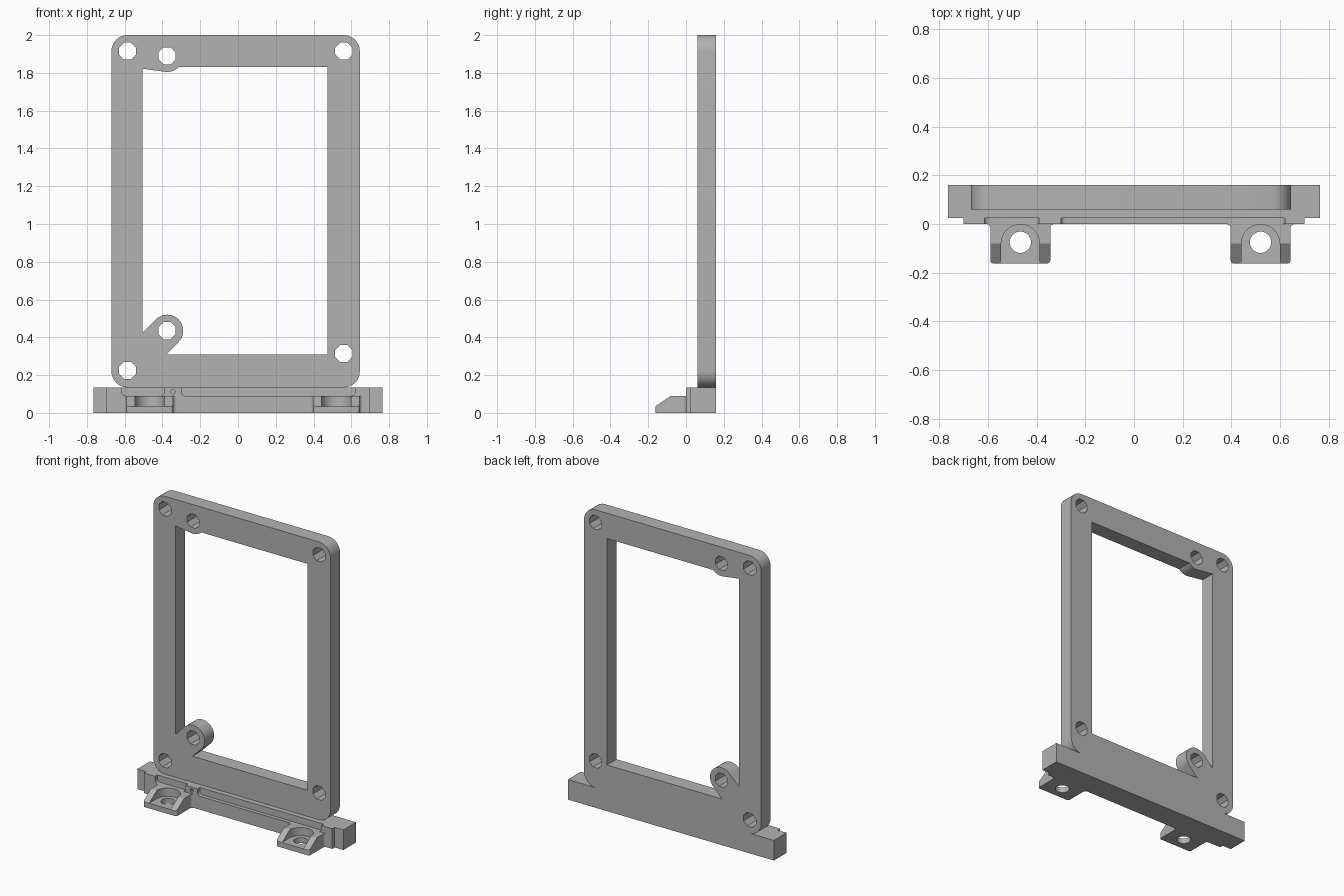
import bpy, bmesh
from math import cos, sin, radians
from mathutils import Vector

cube = bpy.data.objects.get("Cube")
if cube:
    bpy.data.objects.remove(cube, do_unlink=True)

grey = bpy.data.materials.new("plain grey")
grey.use_nodes = True
colour = (0.45, 0.45, 0.45, 1)
grey.diffuse_color = colour
grey.node_tree.nodes["Principled BSDF"].inputs["Base Color"].default_value = colour


def arc(cx, cy, r, start, end, steps=8):
    angles = [radians(start + (end - start) * i / steps) for i in range(steps + 1)]
    return [(cx + r * cos(a), cy + r * sin(a)) for a in angles]


def circle(cx, cy, r, sides):
    half = 180 / sides
    return arc(cx, cy, r, half, 360 + half, sides)[:-1]


def box(x0, x1, y0, y1):
    return [(x0, y0), (x1, y0), (x1, y1), (x0, y1)]


def rounded(x0, x1, y0, y1, r, steps=8):
    return (arc(x1 - r, y1 - r, r, 0, 90, steps) + arc(x0 + r, y1 - r, r, 90, 180, steps)
            + arc(x0 + r, y0 + r, r, 180, 270, steps) + arc(x1 - r, y0 + r, r, 270, 360, steps))


def prism(name, outline, axis, lo, hi):
    """Extrude a flat outline along one axis between two positions."""
    place = {"x": lambda a, b, t: (t, a, b),
             "y": lambda a, b, t: (a, t, b),
             "z": lambda a, b, t: (a, b, t)}[axis]
    bm = bmesh.new()
    face = bm.faces.new([bm.verts.new(place(a, b, lo)) for a, b in outline])
    extruded = bmesh.ops.extrude_face_region(bm, geom=[face], use_keep_orig=True)
    shift = Vector(place(0, 0, hi - lo))
    moved = [v for v in extruded["geom"] if isinstance(v, bmesh.types.BMVert)]
    bmesh.ops.translate(bm, verts=moved, vec=shift)
    bmesh.ops.recalc_face_normals(bm, faces=bm.faces)
    mesh = bpy.data.meshes.new(name)
    bm.to_mesh(mesh)
    bm.free()
    mesh.materials.append(grey)
    obj = bpy.data.objects.new(name, mesh)
    bpy.context.collection.objects.link(obj)
    return obj


def select(obj):
    bpy.ops.object.select_all(action="DESELECT")
    obj.select_set(True)
    bpy.context.view_layer.objects.active = obj


def cut(obj, outline, axis, lo, hi):
    cutter = prism("cutter", outline, axis, lo, hi)
    cutter.hide_render = True
    mod = obj.modifiers.new("cut", "BOOLEAN")
    mod.operation = "DIFFERENCE"
    mod.solver = "EXACT"
    mod.object = cutter
    select(obj)
    bpy.ops.object.modifier_apply(modifier=mod.name)
    bpy.data.objects.remove(cutter, do_unlink=True)


def finish(obj):
    select(obj)
    bpy.ops.object.shade_smooth_by_angle(angle=radians(30))


# Upright frame, its opening shaped around the two inner screw bosses
frame = prism("upright_frame", rounded(-0.67, 0.645, 0.135, 2, 0.085), "y", 0.06, 0.16)
opening = [(0.475, 0.31), (0.475, 1.83)]
opening += arc(-0.375, 1.89, 0.085, -45, -100)
opening += [(-0.505, 1.822), (-0.505, 0.425)]
opening += arc(-0.375, 0.435, 0.085, 135, -45, 16)
opening += [(-0.38, 0.31)]
cut(frame, opening, "y", 0, 0.3)

# Screw holes through the frame
for x, z in [(-0.585, 1.915), (-0.375, 1.89), (0.56, 1.915),
             (0.56, 0.315), (-0.375, 0.435), (-0.585, 0.225)]:
    cut(frame, circle(x, z, 0.049, 8), "y", 0, 0.3)
finish(frame)

# Base rail with stepped ends
rail_outline = [(-0.765, 0.16), (-0.765, 0.025), (-0.7, 0.025), (-0.7, 0),
                (0.7, 0), (0.7, 0.025), (0.765, 0.025), (0.765, 0.16)]
rail = prism("base_rail", rail_outline, "z", 0, 0.135)

# Shallow recesses along the rail's upper front edge, and a pin hole between them
for x0, x1 in [(-0.615, -0.39), (-0.3, 0.62)]:
    cut(rail, rounded(x0, x1, 0.09, 0.25, 0.02, 4), "y", -0.1, 0.025)
cut(rail, circle(-0.345, 0.112, 0.012, 10), "y", -0.1, 0.05)
finish(rail)

# Mounting lugs with flared roots, sloped cheeks and screw seats
for name, x in [("right_lug", -0.467), ("left_lug", 0.52)]:
    w, flare = 0.123, 0.018
    outline = (arc(x - w - flare, -flare, flare, 90, 0, 5)
               + arc(x - w + 0.012, -0.15, 0.012, 180, 270, 4)
               + arc(x + w - 0.012, -0.15, 0.012, 270, 360, 4)
               + arc(x + w + flare, -flare, flare, 180, 90, 5))
    lug = prism(name, outline, "z", 0, 0.09)
    slope = [(-0.08, 0.09), (-0.08, 0.2), (-0.3, 0.2), (-0.3, -0.058), (-0.162, 0.035)]
    cut(lug, slope, "x", x - 0.3, x + 0.3)
    seat = arc(x, -0.081, 0.079, 0, 180, 16) + [(x - 0.079, -0.3), (x + 0.079, -0.3)]
    cut(lug, seat, "z", 0.035, 0.3)
    cut(lug, circle(x, -0.075, 0.044, 24), "z", -0.1, 0.2)
    finish(lug)
